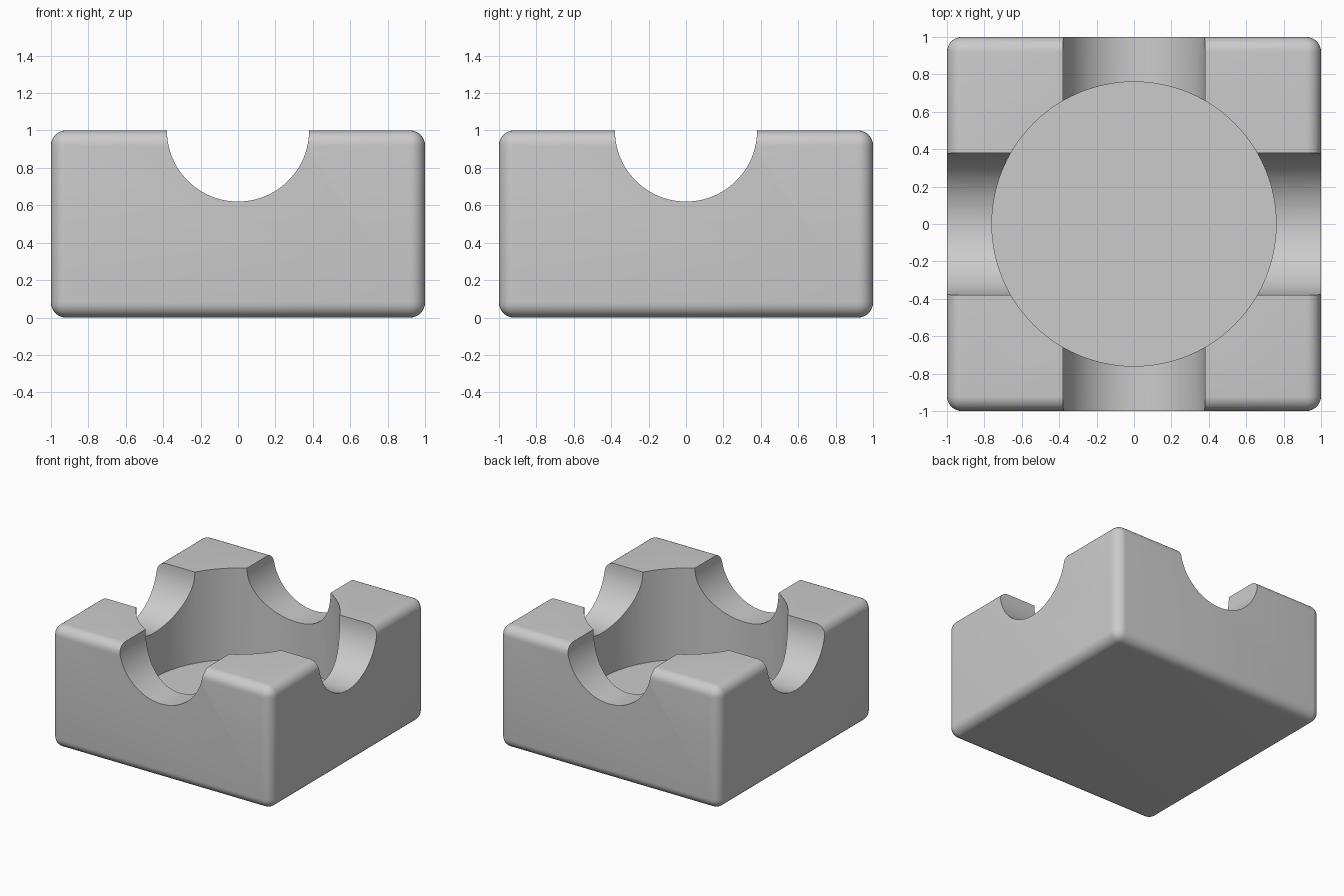
import bpy
import math

RIM_Z = 1.0
FLOOR_Z = 0.25

if "Cube" in bpy.data.objects:
    bpy.data.objects.remove(bpy.data.objects["Cube"], do_unlink=True)

# Single grey finish
grey = bpy.data.materials.new("plain_grey")
grey.use_nodes = True
colour = (0.6, 0.6, 0.6, 1)
grey.diffuse_color = colour
grey.node_tree.nodes["Principled BSDF"].inputs["Base Color"].default_value = colour


def cutter(name, radius, depth, location, rotation=(0, 0, 0)):
    """Hidden cylinder used to carve the block."""
    bpy.ops.mesh.primitive_cylinder_add(vertices=96, radius=radius, depth=depth,
                                        location=location, rotation=rotation)
    tool = bpy.context.object
    tool.name = name
    tool.data.materials.append(grey)
    tool.hide_render = True
    return tool


# Square block with rounded edges
bpy.ops.mesh.primitive_cube_add(size=1, location=(0, 0, RIM_Z / 2))
tray = bpy.context.object
tray.name = "square_tray"
tray.scale = (2, 2, RIM_Z)
bpy.ops.object.transform_apply(location=True, rotation=False, scale=True)
tray.data.materials.append(grey)
bevel = tray.modifiers.new("rounded_edges", "BEVEL")
bevel.width = 0.08
bevel.segments = 8

# Round bowl and two crossing rest grooves
quarter = math.pi / 2
cutters = [
    cutter("bowl_cutter", 0.76, 2, (0, 0, FLOOR_Z + 1)),
    cutter("groove_cutter_y", 0.38, 3, (0, 0, RIM_Z), (quarter, 0, 0)),
    cutter("groove_cutter_x", 0.38, 3, (0, 0, RIM_Z), (0, quarter, 0)),
]
for tool in cutters:
    cut = tray.modifiers.new(tool.name, "BOOLEAN")
    cut.operation = "DIFFERENCE"
    cut.solver = "EXACT"
    cut.object = tool

# Bake the carving, then smooth the curved faces
bpy.ops.object.select_all(action="DESELECT")
tray.select_set(True)
bpy.context.view_layer.objects.active = tray
for modifier in list(tray.modifiers):
    bpy.ops.object.modifier_apply(modifier=modifier.name)
for tool in cutters:
    bpy.data.objects.remove(tool, do_unlink=True)
bpy.ops.object.shade_smooth_by_angle(angle=math.radians(30))
